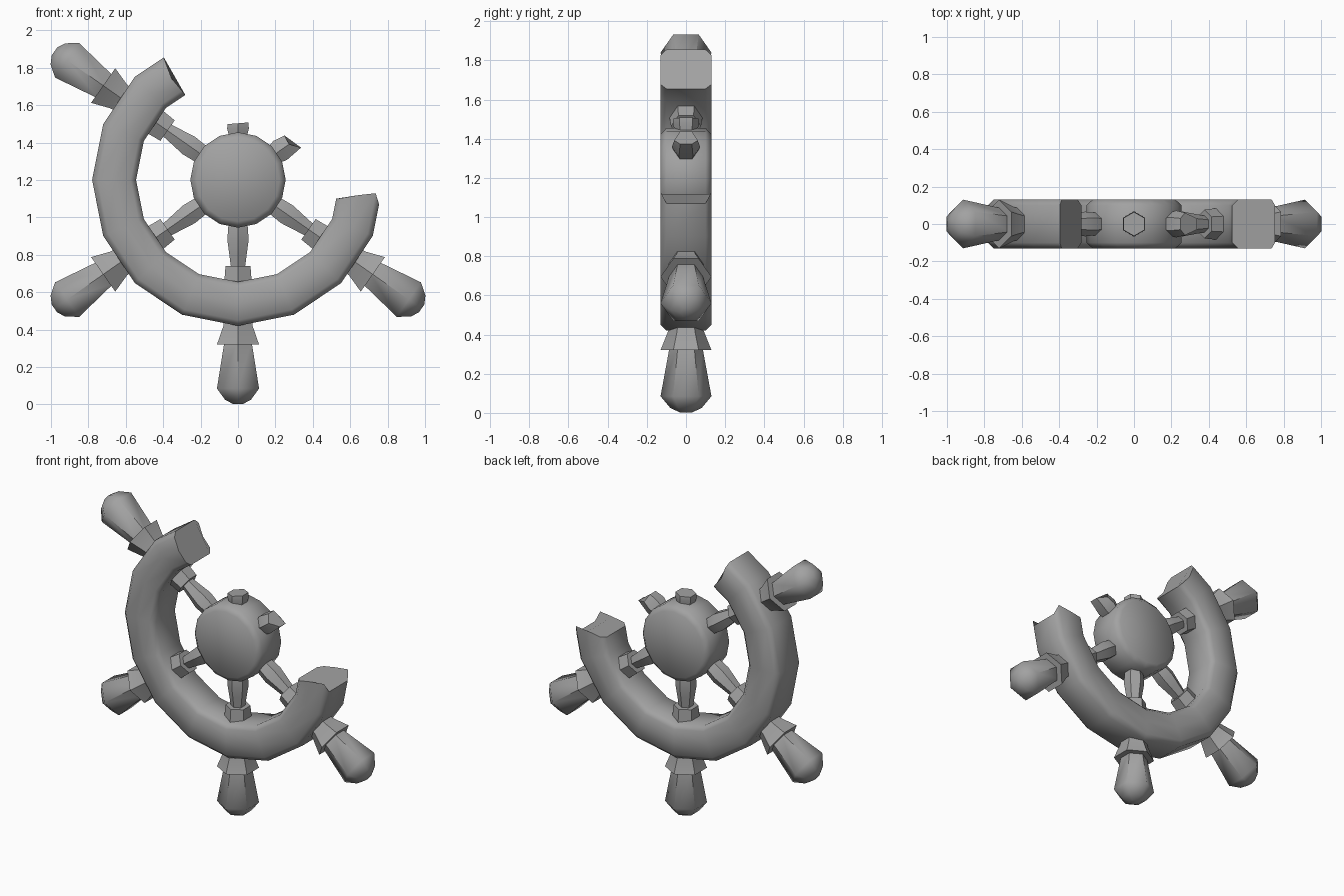
import bpy, bmesh, math
from mathutils import Matrix, Vector

cube = bpy.data.objects.get("Cube")
if cube:
    bpy.data.objects.remove(cube)

CENTRE = Vector((0, 0, 1.2))
STEP = math.radians(22.5)

grey = bpy.data.materials.new("worn_grey")
grey.use_nodes = True
colour = (0.36, 0.36, 0.36, 1)
grey.diffuse_color = colour
grey.node_tree.nodes["Principled BSDF"].inputs["Base Color"].default_value = colour


def loft(name, sections, angle):
    """Skin a list of closed point loops and cap both ends."""
    bm = bmesh.new()
    loops = [[bm.verts.new(p) for p in s] for s in sections]
    n = len(loops[0])
    for a, b in zip(loops, loops[1:]):
        for i in range(n):
            j = (i + 1) % n
            bm.faces.new((a[i], a[j], b[j], b[i]))
    bm.faces.new(loops[0])
    bm.faces.new(loops[-1])
    bmesh.ops.recalc_face_normals(bm, faces=bm.faces)
    mesh = bpy.data.meshes.new(name)
    bm.to_mesh(mesh)
    bm.free()
    mesh.materials.append(grey)
    ob = bpy.data.objects.new(name, mesh)
    bpy.context.collection.objects.link(ob)
    bpy.ops.object.select_all(action='DESELECT')
    ob.select_set(True)
    bpy.context.view_layer.objects.active = ob
    bpy.ops.object.shade_smooth_by_angle(angle=math.radians(angle))
    return ob


def turned(name, profile, degrees, sides=6, torn=None):
    """Turned part along a spoke direction: profile is (distance, radius)."""
    a = math.radians(degrees)
    along = Vector((math.cos(a), 0, math.sin(a)))
    across = Vector((-math.sin(a), 0, math.cos(a)))
    sections = []
    for k, (d, r) in enumerate(profile):
        ring = []
        for i in range(sides):
            t = 2 * math.pi * i / sides
            u, v = r * math.sin(t), r * math.cos(t)
            end = d + (torn(u) if torn and k == len(profile) - 1 else 0)
            ring.append(CENTRE + along * end + across * u + Vector((0, v, 0)))
        sections.append(ring)
    return loft(name, sections, 50)


# Hub: sixteen-sided disc with a chamfered rim
hub = []
for y, r in ((-0.13, 0.222), (-0.1, 0.255), (0.1, 0.255), (0.13, 0.222)):
    hub.append([CENTRE + Vector((r * math.cos(i * STEP), y, r * math.sin(i * STEP)))
                for i in range(16)])
loft("hub", hub, 50)

# Broken rim: chamfered section swept round, with uneven snapped ends
SECTION = [(0.545, -0.1), (0.575, -0.13), (0.66, -0.13), (0.75, -0.13), (0.78, -0.1),
           (0.78, 0.1), (0.75, 0.13), (0.66, 0.13), (0.575, 0.13), (0.545, 0.1)]


def rim_point(r, y, a):
    """Keep points on the straight sides of the sixteen-gon."""
    local = a % STEP - STEP / 2
    r *= math.cos(STEP / 2) / math.cos(local)
    return CENTRE + Vector((r * math.cos(a), y, r * math.sin(a)))


def end_angle(r, inner, middle, outer):
    if r < 0.66:
        return math.radians(inner + (middle - inner) * (r - 0.545) / 0.115)
    return math.radians(middle + (outer - middle) * (r - 0.66) / 0.12)


rim = [[rim_point(r, y, end_angle(r, 121.8, 123.2, 121.2)) for r, y in SECTION]]
for k in range(6, 16):
    rim.append([rim_point(r, y, k * STEP) for r, y in SECTION])
tail = []
for r, y in SECTION:
    a = end_angle(r, 349.2, 352.8, 350.2)
    if 0.7 < r < 0.76:
        a = math.radians(354.5)
    tail.append(rim_point(r, y, a))
rim.append(tail)
loft("broken_rim", rim, 50)

# Whole spokes with collars, flanges and grips
SPINDLE = [(0.2, 0.05), (0.25, 0.06), (0.32, 0.066), (0.39, 0.055), (0.47, 0.043)]
COLLAR = [(0.46, 0.077), (0.58, 0.088)]
FLANGE = [(0.74, 0.085), (0.78, 0.09), (0.88, 0.13)]
GRIP = [(0.86, 0.083), (1.115, 0.13), (1.175, 0.08), (1.198, 0.03)]
for label, deg in (("bottom", -90), ("lower_left", -35),
                   ("lower_right", 215), ("upper_right", 145)):
    turned(label + "_spindle", SPINDLE, deg)
    turned(label + "_collar", COLLAR, deg)
    turned(label + "_flange", FLANGE, deg)
    turned(label + "_grip", GRIP, deg)

# Snapped spoke stubs
turned("top_stub", [(0.2, 0.045), (0.275, 0.067), (0.303, 0.064)], 90,
       torn=lambda u: -0.08 * u)
turned("upper_left_stub", [(0.2, 0.05), (0.275, 0.072), (0.345, 0.06)], 35,
       torn=lambda u: 0.03 if u < -0.02 else -0.012 if u < 0.02 else -0.005)
